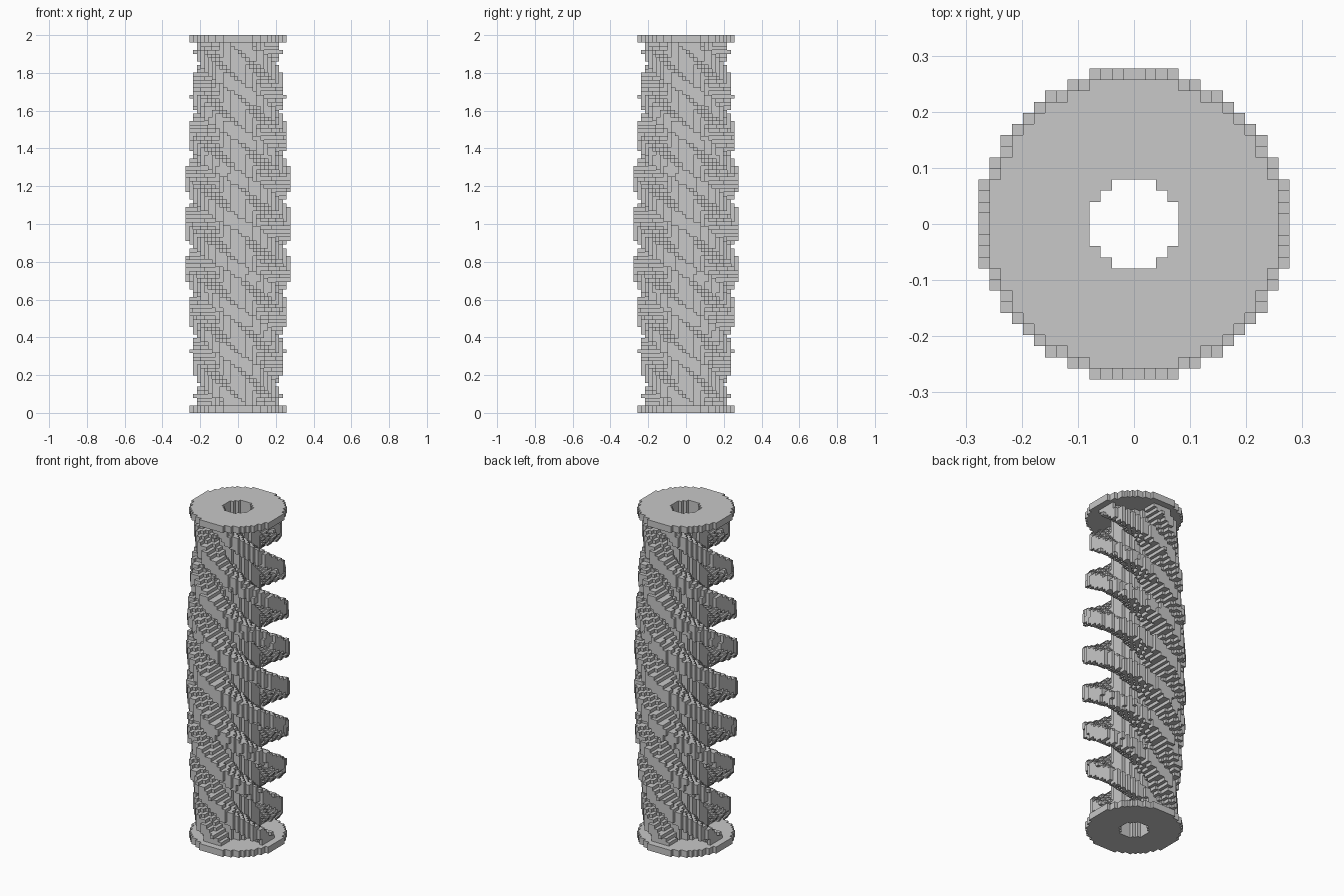
import bpy, bmesh
from math import sin, pi, hypot, atan2, radians

old = bpy.data.objects.get("Cube")
if old:
    bpy.data.objects.remove(old, do_unlink=True)

# Block grid
LAYERS = 101
WIDE = 28
CELL = 2 / LAYERS
CAP_LAYERS = 2

# Main dimensions
HOLE_RADIUS = 0.077
CORE_RADIUS = 0.115
CAP_RADIUS = 0.258
STARTS = 4
LEAD = 0.96
FIN_HALF_ANGLE = radians(16.5)

grey = bpy.data.materials.new("plain_grey")
grey.use_nodes = True
colour = (0.58, 0.58, 0.58, 1)
grey.diffuse_color = colour
grey.node_tree.nodes["Principled BSDF"].inputs["Base Color"].default_value = colour


def in_fin(x, y, z):
    """Left-handed spiral blades on a barrel-shaped envelope."""
    if hypot(x, y) > 0.22 + 0.057 * sin(pi * z / 2):
        return False
    step = 2 * pi / STARTS
    turn = atan2(y, x) + (z - 1) * 2 * pi / LEAD
    return abs((turn + step / 2) % step - step / 2) < FIN_HALF_ANGLE


def part_at(i, j, k):
    """Name of the part that fills a grid cell, or None."""
    x, y = ((n + 0.5 - WIDE / 2) * CELL for n in (i, j))
    z = (k + 0.5) * CELL
    r = hypot(x, y)
    if r < HOLE_RADIUS:
        return None
    if k < CAP_LAYERS or k >= LAYERS - CAP_LAYERS:
        if r > CAP_RADIUS:
            return None
        return "bottom_cap" if k < CAP_LAYERS else "top_cap"
    if r < CORE_RADIUS:
        return "hollow_core"
    return "spiral_fins" if in_fin(x, y, z) else None


cells = {}
for i in range(WIDE):
    for j in range(WIDE):
        for k in range(LAYERS):
            name = part_at(i, j, k)
            if name:
                cells[i, j, k] = name


def build_part(name):
    """Make the exposed block faces of one part."""
    bm = bmesh.new()
    verts = {}

    def corner(p):
        if p not in verts:
            x, y, z = p
            verts[p] = bm.verts.new(((x - WIDE / 2) * CELL, (y - WIDE / 2) * CELL, z * CELL))
        return verts[p]

    for cell, part in cells.items():
        if part != name:
            continue
        for axis in range(3):
            u, v = (axis + 1) % 3, (axis + 2) % 3
            for side in (0, 1):
                beside = list(cell)
                beside[axis] += 2 * side - 1
                if tuple(beside) in cells:
                    continue
                loop = []
                for du, dv in ((0, 0), (1, 0), (1, 1), (0, 1)):
                    p = list(cell)
                    p[axis] += side
                    p[u] += du
                    p[v] += dv
                    loop.append(corner(tuple(p)))
                bm.faces.new(loop if side else loop[::-1])

    mesh = bpy.data.meshes.new(name)
    bm.to_mesh(mesh)
    bm.free()
    mesh.materials.append(grey)
    bpy.context.collection.objects.link(bpy.data.objects.new(name, mesh))


for part_name in ("bottom_cap", "hollow_core", "spiral_fins", "top_cap"):
    build_part(part_name)
